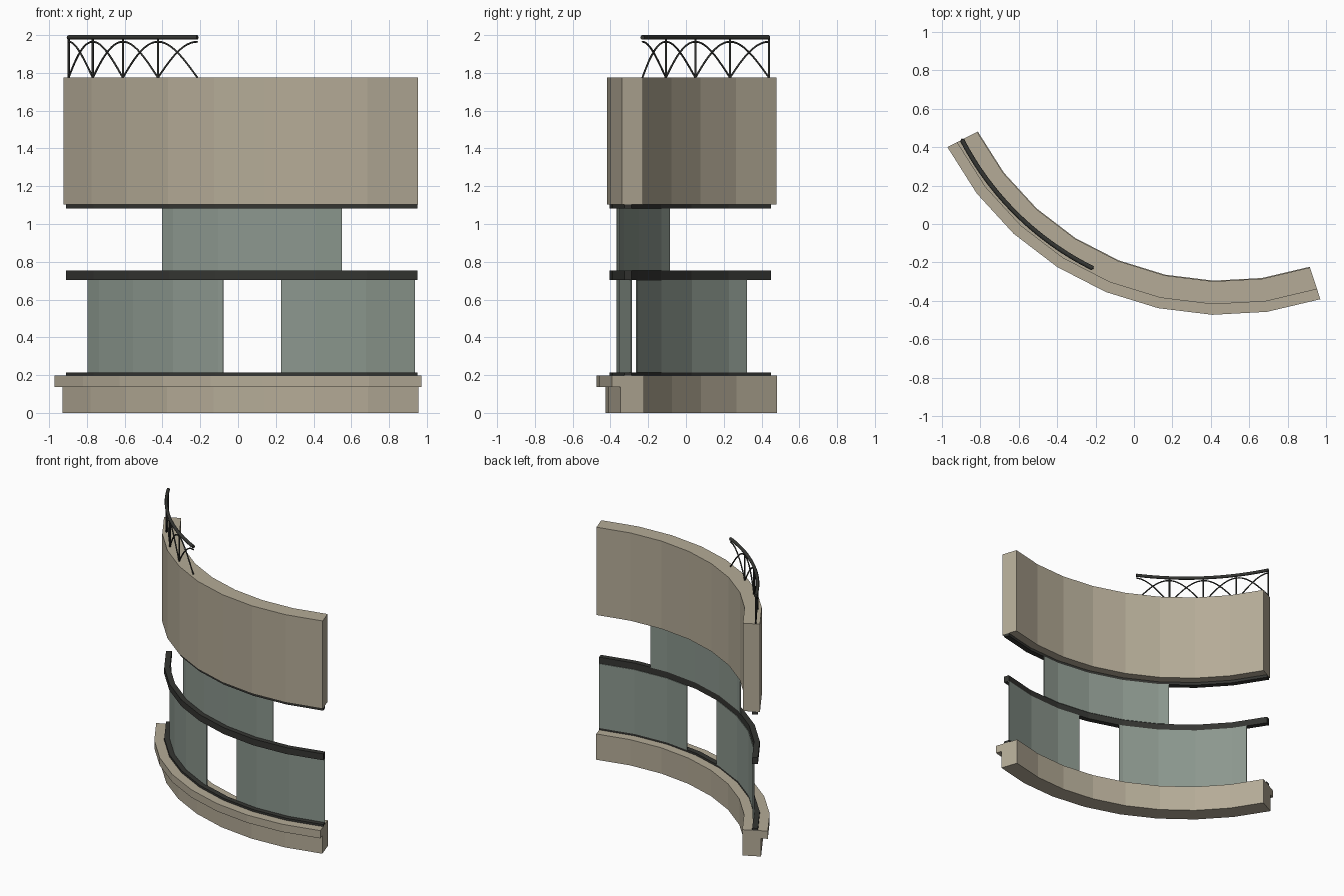
import bpy, bmesh, math
from mathutils import Vector

cube = bpy.data.objects.get("Cube")
if cube:
    bpy.data.objects.remove(cube, do_unlink=True)

CX, CY = 0.463, 1.141            # centre of the curved plan
START, STEP, COUNT = 207.3, 10.13, 8
END = START + STEP * COUNT


def material(name, rgb):
    m = bpy.data.materials.new(name)
    m.use_nodes = True
    m.diffuse_color = (*rgb, 1)
    bsdf = m.node_tree.nodes["Principled BSDF"]
    bsdf.inputs["Base Color"].default_value = (*rgb, 1)
    bsdf.inputs["Roughness"].default_value = 0.8
    return m


stone = material("warm stone", (0.46, 0.41, 0.31))
glass = material("grey green glass", (0.26, 0.31, 0.27))
metal = material("dark metal", (0.035, 0.036, 0.032))


def polar(r, deg, z):
    a = math.radians(deg)
    return Vector((CX + r * math.cos(a), CY + r * math.sin(a), z))


def facet_radius(r, deg):
    """Radius of the flat-sided plan at an angle."""
    k = min(max(int((deg - START) / STEP), 0), COUNT - 1)
    off = math.radians(deg - START - STEP * (k + 0.5))
    return r * math.cos(math.radians(STEP / 2)) / math.cos(off)


def sweep(name, profile, mat, a0=START, a1=END):
    """Sweep a closed (radius, height) profile along the faceted plan."""
    inner = [START + STEP * k for k in range(COUNT + 1)]
    angles = [a0] + [a for a in inner if a0 + 0.01 < a < a1 - 0.01] + [a1]
    bm = bmesh.new()
    rings = [[bm.verts.new(polar(facet_radius(r, a), a, z)) for r, z in profile]
             for a in angles]
    n = len(profile)
    for p, q in zip(rings, rings[1:]):
        for i in range(n):
            j = (i + 1) % n
            bm.faces.new((p[i], p[j], q[j], q[i]))
    bm.faces.new(rings[0])
    bm.faces.new(rings[-1][::-1])
    bmesh.ops.recalc_face_normals(bm, faces=bm.faces)
    me = bpy.data.meshes.new(name)
    bm.to_mesh(me)
    bm.free()
    me.materials.append(mat)
    ob = bpy.data.objects.new(name, me)
    bpy.context.collection.objects.link(ob)
    return ob


def box(r0, r1, z0, z1):
    return [(r0, z0), (r1, z0), (r1, z1), (r0, z1)]


def tube(name, paths, radius, mat, sides=2):
    """Round bars along one or more point lists."""
    cu = bpy.data.curves.new(name, 'CURVE')
    cu.dimensions = '3D'
    cu.bevel_depth = radius
    cu.bevel_resolution = sides
    cu.use_fill_caps = True
    for pts in paths:
        sp = cu.splines.new('POLY')
        sp.points.add(len(pts) - 1)
        for p, co in zip(sp.points, pts):
            p.co = (*co, 1)
    cu.materials.append(mat)
    ob = bpy.data.objects.new(name, cu)
    bpy.context.collection.objects.link(ob)
    return ob


# Stone base with projecting sill, and the upper wall
sweep("base_wall", [(1.437, 0), (1.568, 0), (1.568, 0.138), (1.615, 0.138),
                    (1.615, 0.197), (1.437, 0.197)], stone)
sweep("upper_wall", box(1.441, 1.56, 1.104, 1.775), stone)

# Metal frame bands
for name, z0, z1 in (("lower_band", 0.197, 0.213), ("middle_band", 0.704, 0.753),
                     ("upper_band", 1.083, 1.104)):
    sweep(name, box(1.506, 1.546, z0, z1), metal)

# Glazing panels
for name, a0, a1, z0, z1 in (("lower_right_panel", 213.2, 248.9, 0.213, 0.704),
                             ("lower_left_panel", 261.0, END, 0.213, 0.704),
                             ("upper_panel", 234.9, 273.3, 0.753, 1.083)):
    sweep(name, box(1.502, 1.51, z0, z1), glass, a0, a1)

# Railing: handrail, posts and crossing half arches
R, BAY, BAYS, FOOT, CROWN = 1.53, 9.1, 4, 1.775, 1.965
tube("handrail", [[polar(R, START + BAY * BAYS * i / 32, 1.988) for i in range(33)]],
     0.012, metal)
tube("railing_posts", [[polar(R, START + BAY * k, FOOT), polar(R, START + BAY * k, 1.985)]
                       for k in range(BAYS)], 0.006, metal)
arches = []
for k in range(BAYS):
    a = START + BAY * k
    for flip in (False, True):
        arches.append([polar(R, a + BAY * (1 - t if flip else t),
                             FOOT + (CROWN - FOOT) * math.sin(t * math.pi / 2))
                       for t in (i / 12 for i in range(13))])
tube("railing_arches", arches, 0.005, metal)
